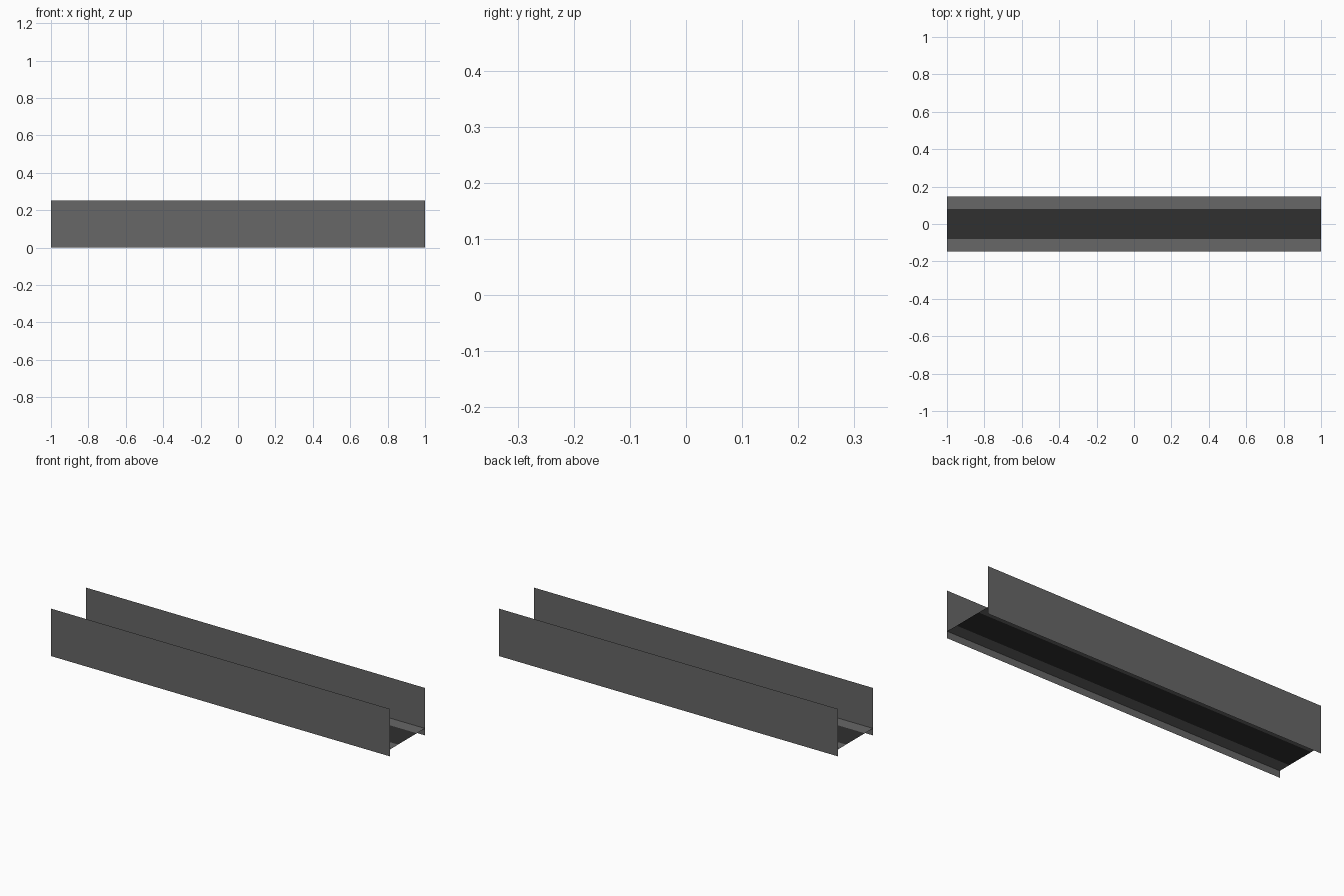
import bpy

if "Cube" in bpy.data.objects:
    bpy.data.objects.remove(bpy.data.objects["Cube"])

LENGTH, HALF_W, HEIGHT = 2.0, 0.147, 0.253
FLOOR_Z, BAND = 0.037, 0.079


def material(name, v):
    m = bpy.data.materials.new(name)
    m.diffuse_color = (v, v, v, 1)
    m.use_nodes = True
    m.node_tree.nodes["Principled BSDF"].inputs["Base Color"].default_value = m.diffuse_color
    return m


grey = material("concrete_grey", 0.135)
dark = material("dark_asphalt", 0.029)


def sheet(name, profile, mats, dark_face=None):
    """Thin open sheet: a (y, z) profile swept along x."""
    h = LENGTH / 2
    verts = [(x, y, z) for y, z in profile for x in (-h, h)]
    faces = [(2 * i, 2 * i + 1, 2 * i + 3, 2 * i + 2) for i in range(len(profile) - 1)]
    me = bpy.data.meshes.new(name)
    me.from_pydata(verts, [], faces)
    for m in mats:
        me.materials.append(m)
    if dark_face is not None:
        me.polygons[dark_face].material_index = 1
    ob = bpy.data.objects.new(name, me)
    bpy.context.collection.objects.link(ob)
    return ob


# Side walls, single sheets facing outward
sheet("front_wall", [(-HALF_W, 0), (-HALF_W, HEIGHT)], [grey])
sheet("back_wall", [(HALF_W, HEIGHT), (HALF_W, 0)], [grey])

# Raised floor with a dark band down the middle
sheet("floor", [(y, FLOOR_Z) for y in (-HALF_W, -BAND, BAND, HALF_W)],
      [grey, dark], dark_face=1)
